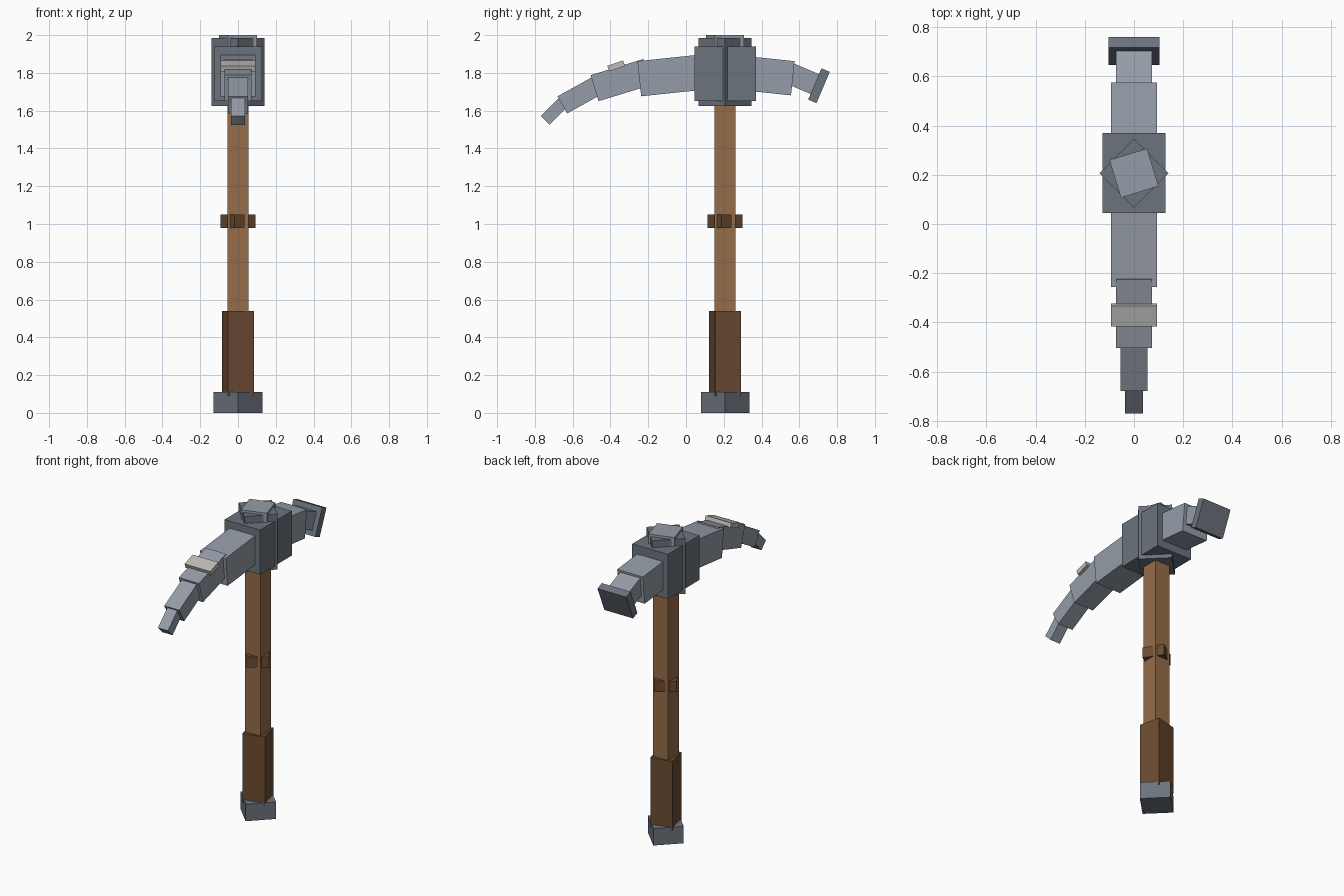
import bpy
import math
from mathutils import Matrix, Vector

if "Cube" in bpy.data.objects:
    bpy.data.objects.remove(bpy.data.objects["Cube"])


def material(name, rgb):
    m = bpy.data.materials.new(name)
    m.diffuse_color = (*rgb, 1)
    m.use_nodes = True
    m.node_tree.nodes["Principled BSDF"].inputs["Base Color"].default_value = m.diffuse_color
    return m


WOOD = material("oak wood", (0.305, 0.150, 0.066))
LEATHER = material("dark leather", (0.147, 0.069, 0.030))
DARK = material("dark iron", (0.150, 0.172, 0.208))
LIGHT = material("light steel", (0.300, 0.335, 0.390))
SHINE = material("pale steel", (0.500, 0.500, 0.480))

AXIS_Y = 0.207  # the shaft axis


def box(name, size, centre, mat, tilt=0, turn=0):
    """Box tilted about x or turned about z (degrees)."""
    bpy.ops.mesh.primitive_cube_add(size=1)
    ob = bpy.context.object
    ob.name = name
    rot = Matrix.Rotation(math.radians(turn), 4, 'Z') @ Matrix.Rotation(math.radians(tilt), 4, 'X')
    ob.data.transform(Matrix.Translation(centre) @ rot @ Matrix.Diagonal((*size, 1)))
    ob.data.materials.append(mat)
    return ob


def post(name, w, d, z0, z1, turn, mat):
    """Upright box on the shaft axis."""
    box(name, (w, d, z1 - z0), (0, AXIS_Y, (z0 + z1) / 2), mat, turn=turn)


def arm(name, top_end, tilt, length, width, height, mat=LIGHT):
    """Arm segment placed by its outer top edge; negative length runs forwards."""
    t = math.radians(tilt)
    along = Vector((0, math.cos(t), math.sin(t)))
    up = Vector((0, -math.sin(t), math.cos(t)))
    centre = Vector((0, *top_end)) + along * length / 2 - up * height / 2
    box(name, (width, abs(length), height), centre, mat, tilt=tilt)


# Handle
post("pommel", 0.182, 0.182, 0.0, 0.11, 45, DARK)
post("grip", 0.141, 0.141, 0.09, 0.54, 13, LEATHER)
post("shaft", 0.110, 0.110, 0.05, 1.70, 0, WOOD)
post("shaft_band", 0.133, 0.133, 0.98, 1.05, 33, LEATHER)

# Head socket
post("head_block", 0.256, 0.325, 1.65, 1.94, 0, DARK)
post("head_core", 0.198, 0.198, 1.625, 1.985, 45, DARK)
post("head_cap", 0.160, 0.160, 1.94, 2.0, 17, LIGHT)

# Front pick, narrowing and bending down to the tip
arm("pick_root", (-0.257, 1.862), 6, 0.36, 0.185, 0.187)
arm("pick_middle", (-0.505, 1.788), 17, 0.292, 0.145, 0.144)
arm("pick_outer", (-0.680, 1.676), 29, 0.231, 0.108, 0.104)
arm("pick_tip", (-0.770, 1.572), 45, 0.167, 0.072, 0.066)
box("pick_plate", (0.185, 0.088, 0.031), (0, -0.37, 1.837), SHINE, tilt=19)

# Rear hammer
arm("hammer_root", (0.575, 1.862), -6, -0.36, 0.185, 0.182)
box("hammer_neck", (0.145, 0.20, 0.114), (0, 0.604, 1.774), LIGHT, tilt=-23)
box("hammer_face", (0.207, 0.048, 0.18), (0, 0.704, 1.732), DARK, tilt=-23)
